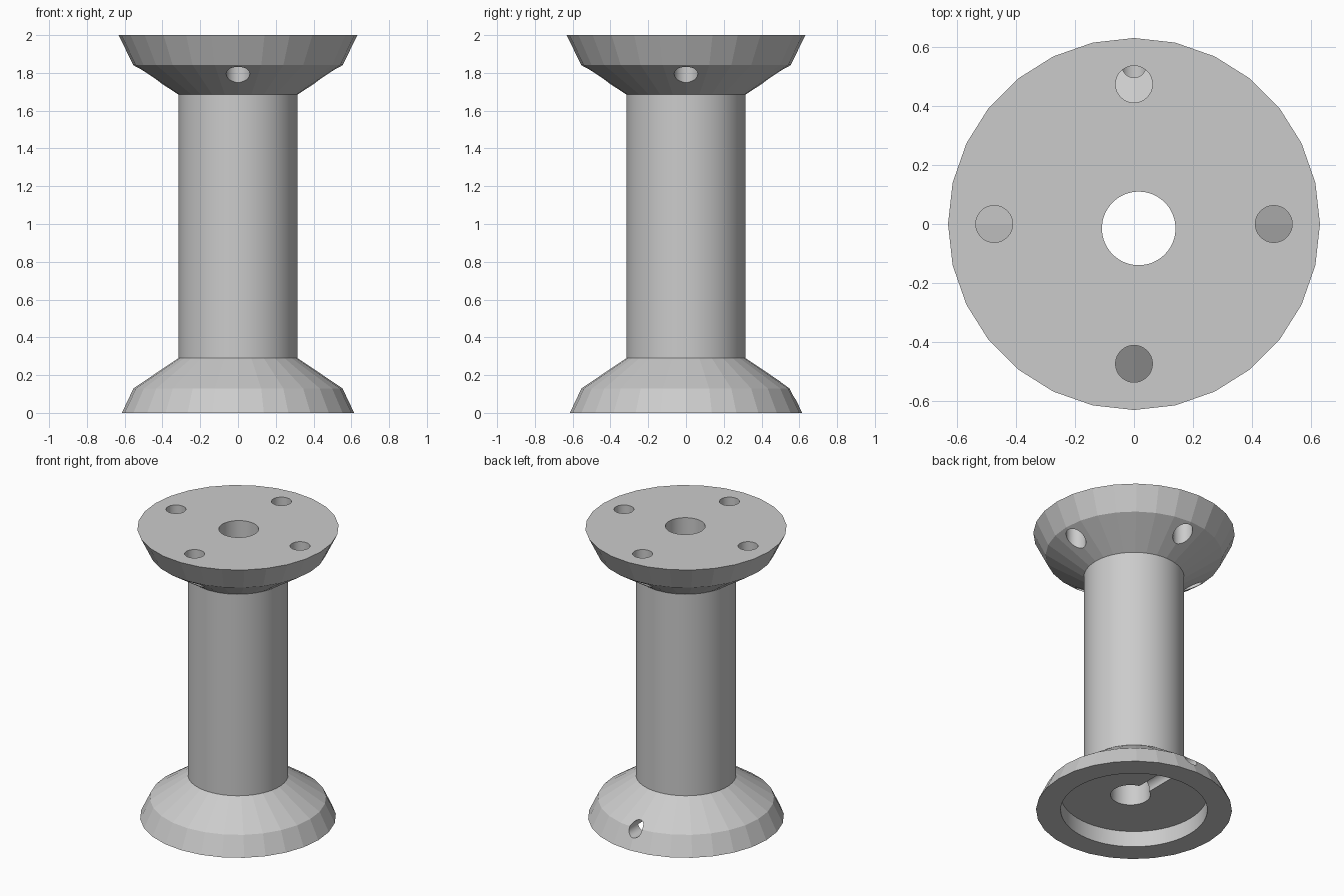
import bpy, bmesh, math
from mathutils import Matrix, Vector

cube = bpy.data.objects.get("Cube")
if cube:
    bpy.data.objects.remove(cube, do_unlink=True)

grey = bpy.data.materials.new("light_grey")
grey.use_nodes = True
colour = (0.6, 0.6, 0.6, 1)
grey.diffuse_color = colour
grey.node_tree.nodes["Principled BSDF"].inputs["Base Color"].default_value = colour


def lathe(name, profile, sides):
    """Closed solid turned around z from (radius, height) points, bottom to top."""
    bm = bmesh.new()
    rings = []
    for r, z in profile:
        angles = [2 * math.pi * i / sides for i in range(sides)]
        rings.append([bm.verts.new((r * math.cos(a), r * math.sin(a), z)) for a in angles])
    for low, high in zip(rings, rings[1:]):
        for i in range(sides):
            j = (i + 1) % sides
            bm.faces.new((low[i], low[j], high[j], high[i]))
    bm.faces.new(rings[0][::-1])
    bm.faces.new(rings[-1])
    mesh = bpy.data.meshes.new(name)
    bm.to_mesh(mesh)
    bm.free()
    mesh.materials.append(grey)
    obj = bpy.data.objects.new(name, mesh)
    bpy.context.collection.objects.link(obj)
    return obj


def drill(name, radius, start, end, sides=64):
    """Cylindrical cutter between two points."""
    start, end = Vector(start), Vector(end)
    axis = end - start
    obj = lathe(name, [(radius, 0), (radius, axis.length)], sides)
    turn = axis.to_track_quat("Z", "Y").to_matrix().to_4x4()
    obj.data.transform(Matrix.Translation(start) @ turn)
    obj.hide_render = True
    return obj


def carve(obj, cutters, angle=6):
    """Cut the holes, bake the result, and smooth only the fine curves."""
    for cutter in cutters:
        mod = obj.modifiers.new(cutter.name, "BOOLEAN")
        mod.operation = "DIFFERENCE"
        mod.solver = "EXACT"
        mod.object = cutter
    bpy.context.view_layer.update()
    graph = bpy.context.evaluated_depsgraph_get()
    mesh = bpy.data.meshes.new_from_object(obj.evaluated_get(graph))
    obj.modifiers.clear()
    obj.data = mesh
    bpy.ops.object.select_all(action="DESELECT")
    obj.select_set(True)
    bpy.context.view_layer.objects.active = obj
    bpy.ops.object.shade_smooth_by_angle(angle=math.radians(angle))


# Solid parts
low_z, high_z = 0.29, 1.685
bottom_flange = lathe("bottom_flange", [(0.615, 0), (0.553, 0.13), (0.315, low_z)], 28)
shaft = lathe("shaft", [(0.315, low_z), (0.315, high_z)], 64)
top_flange = lathe("top_flange", [(0.315, high_z), (0.555, 1.842), (0.632, 2)], 28)

# Cutters: slightly off-centre bore, underside recess, cable channel, screw holes
bore = drill("bore_cutter", 0.125, (0.016, -0.015, -0.1), (0.016, -0.015, 2.1))
recess = drill("recess_cutter", 0.46, (0, 0, -0.1), (0, 0, 0.11))
channel = drill("channel_cutter", 0.047, (0, 0, 0.12), (0, 0.8, 0.12))
screws = []
for i in range(4):
    a = i * math.pi / 2
    x, y = 0.475 * math.cos(a), 0.475 * math.sin(a)
    screws.append(drill("screw_cutter", 0.0625, (x, y, 1.5), (x, y, 2.1)))

carve(bottom_flange, [bore, recess, channel])
carve(shaft, [bore])
carve(top_flange, [bore] + screws)

for cutter in [bore, recess, channel] + screws:
    bpy.data.objects.remove(cutter, do_unlink=True)
